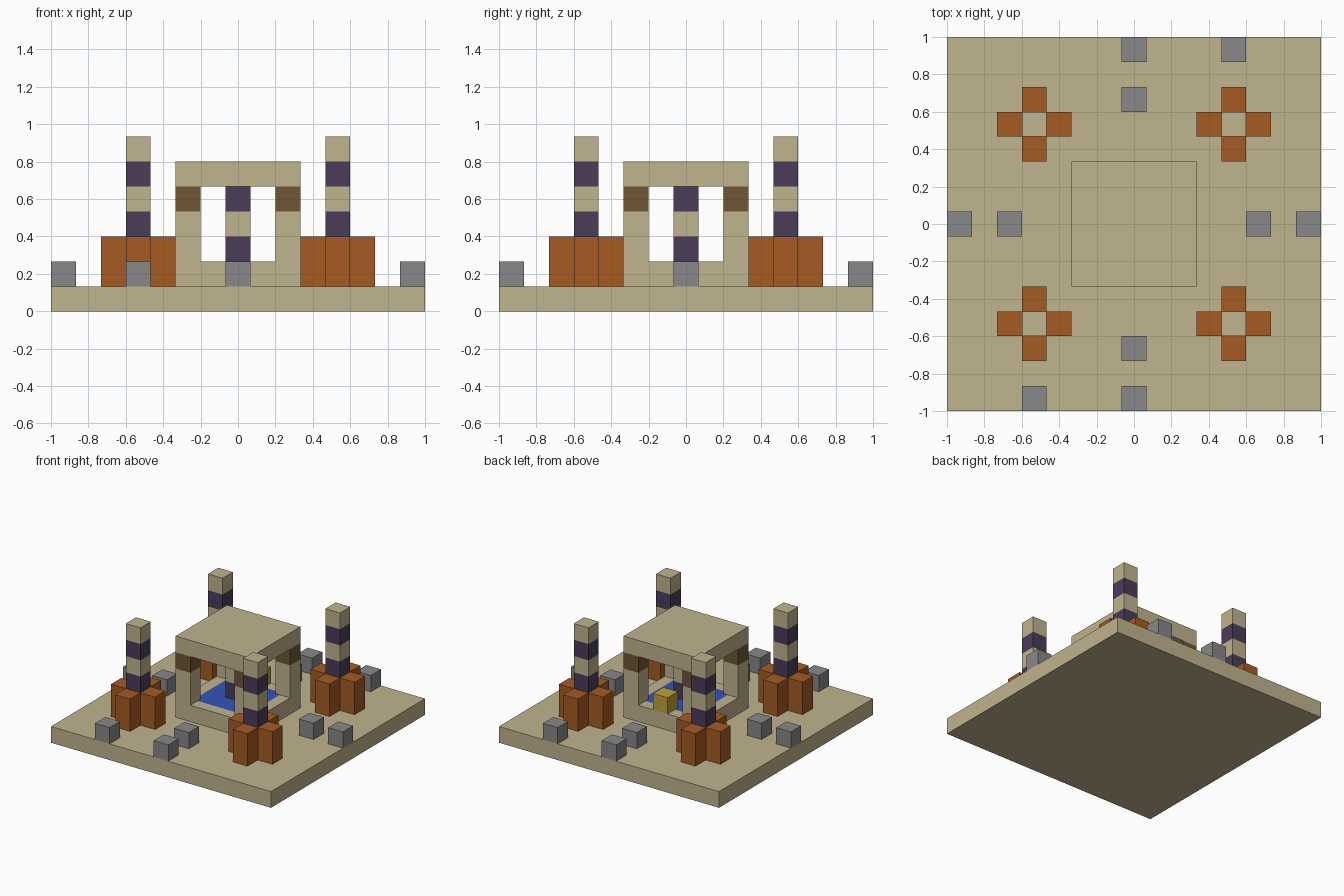
import bpy
import bmesh
from mathutils import Matrix, Vector

U = 2 / 15  # one building block

default = bpy.data.objects.get("Cube")
if default:
    bpy.data.objects.remove(default, do_unlink=True)


def material(name, r, g, b):
    """Flat colour from 0-255 display values, stored as linear."""
    linear = [((c / 255 + 0.055) / 1.055) ** 2.4 for c in (r, g, b)] + [1.0]
    m = bpy.data.materials.new(name)
    m.use_nodes = True
    m.diffuse_color = linear
    bsdf = m.node_tree.nodes["Principled BSDF"]
    bsdf.inputs["Base Color"].default_value = linear
    bsdf.inputs["Roughness"].default_value = 0.9
    return m


SAND = material("sandstone", 192, 179, 142)
ORANGE = material("orange clay", 166, 91, 35)
PURPLE = material("dark purple", 75, 60, 89)
GREY = material("stone grey", 136, 136, 136)
BROWN = material("dark brown", 112, 86, 54)
BLUE = material("water blue", 52, 84, 184)
YELLOW = material("gold yellow", 190, 163, 60)


def block(name, x, y, z, bands, width=1, pool=None):
    """Square block in block units, one colour per unit of height."""
    bm = bmesh.new()
    height = len(bands)
    bmesh.ops.create_cube(bm, size=1, matrix=Matrix.Translation((0, 0, height / 2))
                          @ Matrix.Diagonal((width, width, height, 1)))
    mats = list(dict.fromkeys(bands))
    # Cut where the colour changes
    for level in range(1, height):
        if bands[level] != bands[level - 1]:
            bmesh.ops.bisect_plane(bm, geom=bm.verts[:] + bm.edges[:] + bm.faces[:],
                                   plane_co=(0, 0, level), plane_no=(0, 0, 1))
    for f in bm.faces:
        level = min(height - 1, int(f.calc_center_median().z))
        f.material_index = mats.index(bands[level])
    # Inset the top as a pool, leaving a rim one block wide
    if pool:
        mats.append(pool)
        bm.normal_update()
        top = max(bm.faces, key=lambda f: f.calc_center_median().z)
        bmesh.ops.inset_region(bm, faces=[top], thickness=1)
        top.material_index = len(mats) - 1
    bmesh.ops.scale(bm, vec=Vector((U, U, U)), verts=bm.verts)
    mesh = bpy.data.meshes.new(name)
    bm.to_mesh(mesh)
    bm.free()
    for m in mats:
        mesh.materials.append(m)
    obj = bpy.data.objects.new(name, mesh)
    obj.location = (x * U, y * U, z * U)
    bpy.context.collection.objects.link(obj)
    return obj


# Ground slab
block("ground_slab", 0, 0, 0, [SAND], width=15)

# Central pavilion: basin, striped column, corner posts, roof
block("water_basin", 0, 0, 1, [SAND], width=5, pool=BLUE)
block("centre_column", 0, 0, 2, [PURPLE, SAND, PURPLE])
block("pavilion_roof", 0, 0, 5, [SAND], width=5)
block("gold_block", 0, 2, 2, [YELLOW])

SIDES = ((1, 0), (-1, 0), (0, 1), (0, -1))
for sx in (-1, 1):
    for sy in (-1, 1):
        block("pavilion_post", sx * 2, sy * 2, 2, [SAND, SAND, BROWN])

        # Striped corner towers with clay buttresses
        block("corner_tower", sx * 4, sy * 4, 1,
              [SAND, SAND, PURPLE, SAND, PURPLE, SAND])
        for dx, dy in SIDES:
            block("tower_buttress", sx * 4 + dx, sy * 4 + dy, 1, [ORANGE] * 2)

# Stone blocks along both axes, and two odd ones by the edge
for dx, dy in SIDES:
    for distance in (5, 7):
        block("stone_block", dx * distance, dy * distance, 1, [GREY])
for s in (-1, 1):
    block("edge_stone", s * 4, s * 7, 1, [GREY])
